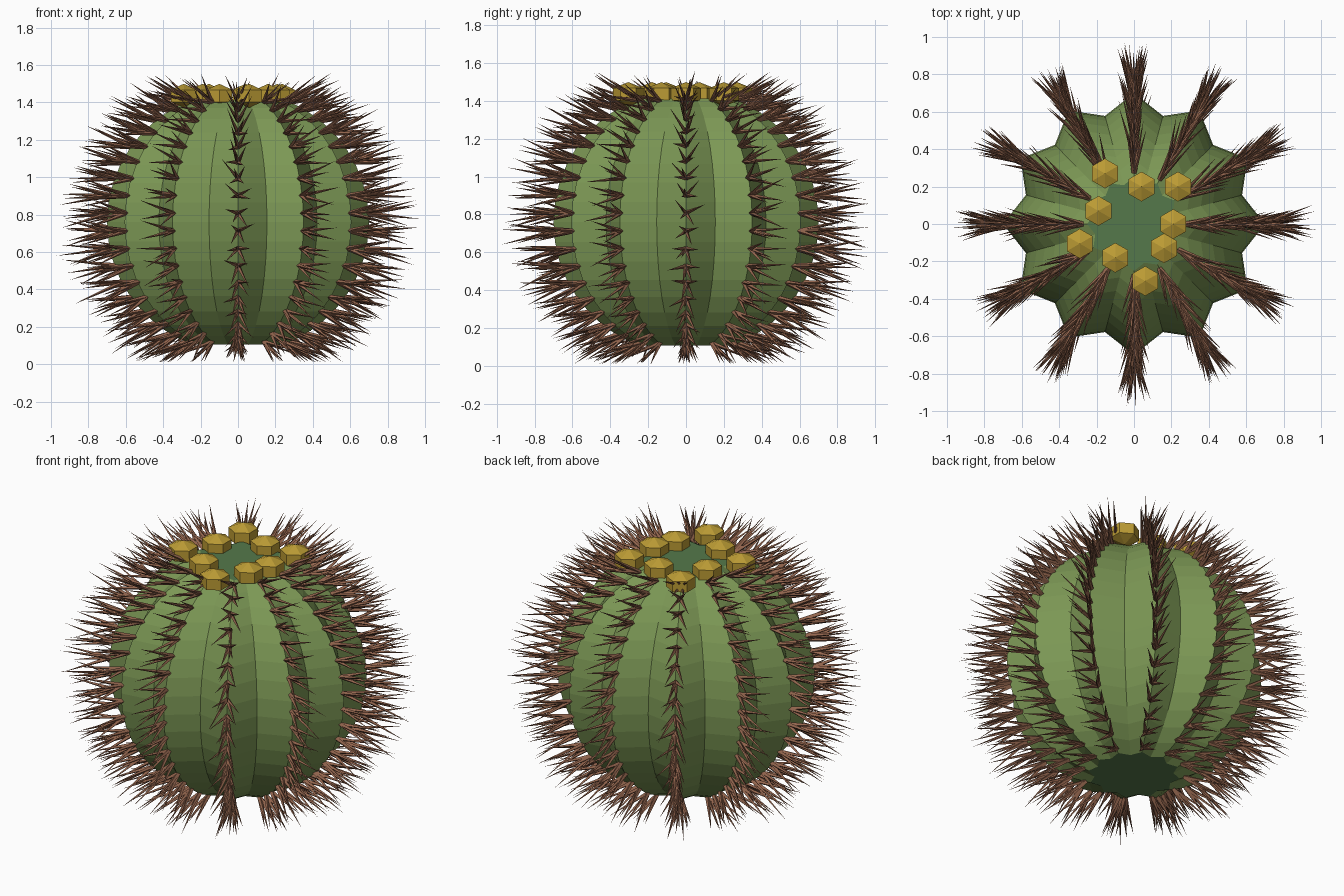
import bpy, bmesh, math, random
from mathutils import Vector, Matrix

if "Cube" in bpy.data.objects:
    bpy.data.objects.remove(bpy.data.objects["Cube"])

random.seed(4)
RIBS, RINGS = 12, 16
R, CZ, VALLEY = 0.70, 0.76, 0.855
END = math.radians(69)


def material(name, rgb):
    m = bpy.data.materials.new(name)
    m.diffuse_color = (*rgb, 1)
    m.use_nodes = True
    m.node_tree.nodes["Principled BSDF"].inputs["Base Color"].default_value = m.diffuse_color
    return m


def finish(bm, name, *mats):
    me = bpy.data.meshes.new(name)
    bmesh.ops.recalc_face_normals(bm, faces=bm.faces)
    bm.to_mesh(me)
    bm.free()
    ob = bpy.data.objects.new(name, me)
    bpy.context.collection.objects.link(ob)
    for m in mats:
        me.materials.append(m)
    return ob


green = material("skin_green", (0.20, 0.31, 0.09))
dark_green = material("cap_green", (0.09, 0.19, 0.07))
brown = material("spine_brown", (0.29, 0.13, 0.075))
gold = material("flower_gold", (0.50, 0.33, 0.035))

# Ribbed body: star-shaped rings stacked along a truncated sphere
bm = bmesh.new()
rings = []
for i in range(RINGS + 1):
    lat = -END + 2 * END * i / RINGS
    ring = []
    for k in range(RIBS * 2):
        r = R * math.cos(lat) * (VALLEY if k % 2 else 1)
        a = math.pi * k / RIBS
        ring.append(bm.verts.new((r * math.cos(a), r * math.sin(a), CZ + R * math.sin(lat))))
    rings.append(ring)
n = RIBS * 2
for lo, hi in zip(rings, rings[1:]):
    for k in range(n):
        bm.faces.new((lo[k], lo[(k + 1) % n], hi[(k + 1) % n], hi[k]))
# Flat caps at both ends
for ring in (rings[0], rings[-1]):
    bm.faces.new(ring).material_index = 1
finish(bm, "cactus_body", green, dark_green)

# Spines: clusters of thin cones along every rib ridge
bm = bmesh.new()
AREOLES = 18
splay = [(0, 0), (0.26, 0.16), (-0.26, 0.16), (0.2, -0.24), (-0.2, -0.24)]
for k in range(RIBS):
    a = 2 * math.pi * k / RIBS
    out = Vector((math.cos(a), math.sin(a), 0))
    side = Vector((-math.sin(a), math.cos(a), 0))
    for j in range(AREOLES):
        lat = math.radians(-66 + 132 * j / (AREOLES - 1))
        base = out * (R * math.cos(lat) - 0.01) + Vector((0, 0, CZ + R * math.sin(lat)))
        for s, t in splay:
            d = out + side * (s + random.uniform(-0.12, 0.12))
            d.z = 0.5 * math.sin(lat) + t + random.uniform(-0.12, 0.12)
            d.normalize()
            length = random.uniform(0.22, 0.30)
            if base.z + d.z * length < 0.01:
                length = (0.01 - base.z) / d.z
            rot = d.to_track_quat('Z', 'Y').to_matrix().to_4x4()
            bmesh.ops.create_cone(
                bm, cap_ends=True, segments=4, radius1=0.013, radius2=0, depth=length,
                matrix=Matrix.Translation(base + d * length / 2) @ rot)
bmesh.ops.remove_doubles(bm, verts=bm.verts, dist=1e-6)
finish(bm, "spines", brown)

# Flower buds: six-sided, pointed above and below
buds = [(-0.155, 0.27), (0.04, 0.20), (0.235, 0.20), (-0.19, 0.07), (0.21, 0.0),
        (-0.29, -0.105), (0.16, -0.13), (-0.10, -0.18), (0.06, -0.305)]
for i, (x, y) in enumerate(buds):
    bm = bmesh.new()
    bmesh.ops.create_uvsphere(bm, u_segments=6, v_segments=3, radius=1)
    bmesh.ops.scale(bm, vec=(0.092, 0.092, 0.064), verts=bm.verts)
    bud = finish(bm, f"flower_bud_{i + 1}", gold)
    bud.location = (x, y, 1.435)
